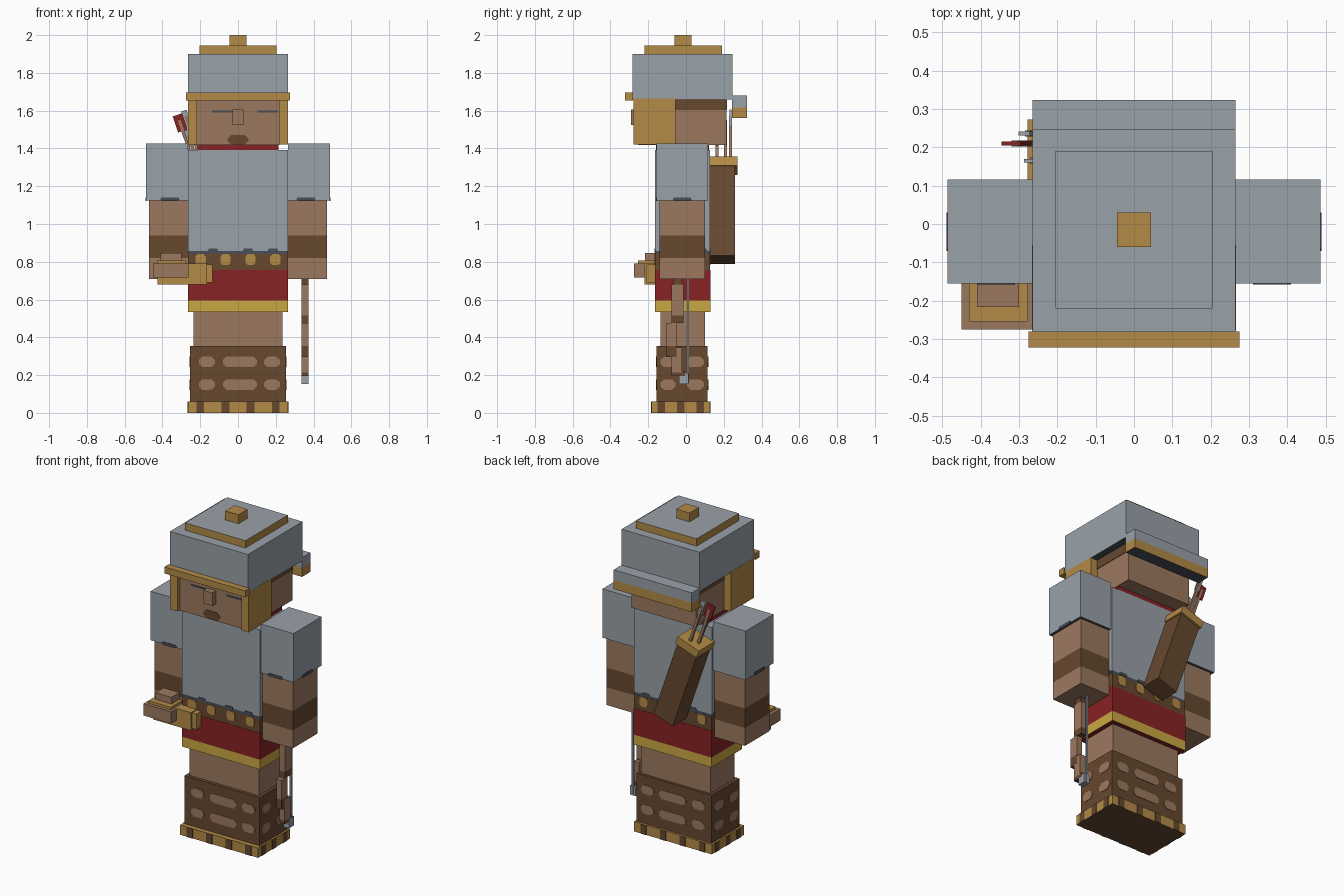
import bpy
import bmesh
import math
from mathutils import Matrix, Vector

old = bpy.data.objects.get("Cube")
if old:
    bpy.data.objects.remove(old, do_unlink=True)


def srgb(r, g, b):
    def lin(c):
        c /= 255
        return c / 12.92 if c < 0.04 else ((c + 0.055) / 1.055) ** 2.4
    return (lin(r), lin(g), lin(b), 1)


def material(name, color):
    m = bpy.data.materials.new(name)
    m.use_nodes = True
    m.diffuse_color = color
    m.node_tree.nodes["Principled BSDF"].inputs["Base Color"].default_value = color
    return m


GREY = material("iron grey", srgb(153, 161, 169))
DARK = material("dark iron", srgb(72, 78, 86))
SKIN = material("skin tan", srgb(156, 121, 96))
BROWN = material("leather brown", srgb(102, 72, 47))
GOLD = material("bronze gold", srgb(179, 138, 70))
YELLOW = material("trim yellow", srgb(201, 168, 66))
RED = material("cloth red", srgb(136, 34, 37))


def finish(name, bm, mats):
    bmesh.ops.recalc_face_normals(bm, faces=bm.faces)
    me = bpy.data.meshes.new(name)
    bm.to_mesh(me)
    bm.free()
    for m in mats:
        me.materials.append(m)
    ob = bpy.data.objects.new(name, me)
    bpy.context.collection.objects.link(ob)
    return ob


def box(name, mat, x, y, z, top=None, bottom=None, matrix=None):
    """Box from (min, max) ranges, with optional own colours above and below."""
    bm = bmesh.new()
    bmesh.ops.create_cube(bm, size=1)
    for v in bm.verts:
        v.co = Vector([(a + b) / 2 + c * (b - a) for (a, b), c in zip((x, y, z), v.co)])
    bmesh.ops.recalc_face_normals(bm, faces=bm.faces)
    bm.normal_update()
    for f in bm.faces:
        f.material_index = 1 if f.normal.z > 0.5 else 2 if f.normal.z < -0.5 else 0
    if matrix:
        bm.transform(matrix)
    return finish(name, bm, [mat, top or mat, bottom or mat])


def plate(name, mat, side, at, u, z, w, h, cut=0.0):
    """Thin plate with cut corners on a vertical wall: side is front, back, left or right."""
    a, b = w / 2, h / 2
    pts = [(a, b - cut), (a - cut, b), (cut - a, b), (-a, b - cut),
           (-a, cut - b), (cut - a, -b), (a - cut, -b), (a, cut - b)] if cut else \
          [(a, b), (-a, b), (-a, -b), (a, -b)]
    out = -1 if side in ("front", "right") else 1
    bm = bmesh.new()
    rings = []
    for d in (at - out * 0.002, at + out * 0.003):
        rings.append([bm.verts.new((u + p, d, z + q) if side in ("front", "back")
                                   else (d, u + p, z + q)) for p, q in pts])
    for r in rings:
        bm.faces.new(r)
    for i in range(len(pts)):
        j = (i + 1) % len(pts)
        bm.faces.new((rings[0][i], rings[0][j], rings[1][j], rings[1][i]))
    return finish(name, bm, [mat])


def walls(hx, y0, y1):
    """The four walls of a block as side, plane, start and end."""
    return (("front", y0, -hx, hx), ("back", y1, -hx, hx),
            ("left", hx, y0, y1), ("right", -hx, y0, y1))


def around(name, mat, hx, y0, y1, z, w, h, step, cut=0.0):
    """Evenly spaced plates on all four walls."""
    for side, at, a, b in walls(hx, y0, y1):
        n = max(1, round((b - a) / step))
        for i in range(n):
            plate(name + "_" + side, mat, side, at, a + (i + 0.5) * (b - a) / n, z, w, h, cut)


def sym(r):
    return (-r, r)


# Sole, boots and legs
box("sole", GOLD, sym(0.265), (-0.183, 0.128), (0, 0.06), bottom=BROWN)
around("sole_stripe", BROWN, 0.265, -0.183, 0.128, 0.03, 0.04, 0.06, 0.12)
box("boots", BROWN, sym(0.255), (-0.155, 0.115), (0.06, 0.355))
for side, at, a, b in walls(0.255, -0.155, 0.115):
    wide = side in ("front", "back")
    patches = ((-0.165, 0.085), (0.01, 0.18), (0.18, 0.085)) if wide \
        else ((-0.095, 0.08), (0.05, 0.09))
    for z in (0.27, 0.15):
        for u, w in patches:
            plate("boot_patch_" + side, SKIN, side, at, u, z, w, 0.055, 0.018)
box("legs", SKIN, sym(0.236), (-0.135, 0.1), (0.355, 0.56))

# Skirt and belt
box("skirt_trim", YELLOW, sym(0.265), (-0.165, 0.13), (0.535, 0.595), bottom=RED)
box("skirt", RED, sym(0.265), (-0.165, 0.13), (0.595, 0.757))
box("belt", BROWN, sym(0.264), (-0.163, 0.128), (0.757, 0.842))
around("belt_tab", GOLD, 0.264, -0.163, 0.128, 0.812, 0.055, 0.058, 0.12, 0.012)

# Torso with a ragged hem
box("torso", GREY, sym(0.265), (-0.163, 0.127), (0.858, 1.392))
box("torso_hem", DARK, sym(0.265), (-0.163, 0.127), (0.84, 0.858))
for side, at, a, b in walls(0.265, -0.163, 0.127):
    for t in (0.25, 0.6, 0.85):
        plate("hem_notch_" + side, DARK, side, at, a + t * (b - a), 0.859, 0.055, 0.02, 0.006)
box("collar", RED, sym(0.215), (-0.158, 0.122), (1.38, 1.421))

# Arms with sleeves and bands
for s, label in ((1, "left"), (-1, "right")):
    def span(a, b):
        return tuple(sorted((s * a, s * b)))
    box(label + "_sleeve", GREY, span(0.264, 0.486), (-0.155, 0.116), (1.125, 1.425), bottom=DARK)
    plate(label + "_sleeve_notch", DARK, "front", -0.155, s * 0.36, 1.13, 0.1, 0.018, 0.006)
    plate(label + "_sleeve_notch", DARK, label, s * 0.486, -0.02, 1.13, 0.1, 0.018, 0.006)
    for part, mat, z in (("hand", SKIN, (0.71, 0.82)), ("arm_band", BROWN, (0.82, 0.94)),
                         ("upper_arm", SKIN, (0.94, 1.126))):
        box(label + "_" + part, mat, span(0.258, 0.47), (-0.14, 0.1), z)

# Head and face
box("head", SKIN, sym(0.22), (-0.255, 0.215), (1.418, 1.67))
plate("mouth", BROWN, "front", -0.255, 0, 1.446, 0.112, 0.05, 0.02)
for u in (-0.083, 0.157):
    plate("eye_line", DARK, "front", -0.255, u, 1.595, 0.11, 0.01)
box("nose", SKIN, sym(0.03), (-0.292, -0.25), (1.525, 1.605))
for side, s in (("left", 1), ("right", -1)):
    plate("hair_" + side, BROWN, side, s * 0.22, 0.08, 1.63, 0.27, 0.055)
    box("cheek_guard_" + side, GOLD, tuple(sorted((s * 0.217, s * 0.266))),
        (-0.278, -0.055), (1.42, 1.665))
plate("hair_back", BROWN, "back", 0.215, 0, 1.63, 0.44, 0.055)

# Helmet
box("helmet", GREY, sym(0.265), (-0.282, 0.247), (1.66, 1.9), bottom=DARK)
box("helmet_brim", GOLD, sym(0.275), (-0.322, -0.28), (1.655, 1.695))
box("neck_guard", GREY, sym(0.265), (0.243, 0.323), (1.618, 1.68))
box("neck_guard_trim", GOLD, sym(0.265), (0.243, 0.323), (1.562, 1.618), bottom=DARK)
box("helmet_crown", GOLD, sym(0.205), (-0.22, 0.19), (1.9, 1.945), top=GREY)
box("helmet_knob", GOLD, sym(0.045), (-0.06, 0.03), (1.945, 2.0))

# Horn held by the right hand
box("horn_body", SKIN, (-0.45, -0.262), (-0.275, -0.135), (0.718, 0.79))
box("horn_plate", GOLD, (-0.43, -0.278), (-0.255, -0.135), (0.785, 0.806))
box("horn_top", SKIN, (-0.41, -0.3), (-0.217, -0.135), (0.8, 0.847))
box("horn_grip", GOLD, (-0.425, -0.165), (-0.22, -0.135), (0.68, 0.79))
box("horn_end", GOLD, (-0.168, -0.135), (-0.21, -0.15), (0.69, 0.785))

# Bow hanging from the left hand
for part, mat, y, z in (
        ("grip", BROWN, (-0.065, -0.02), (0.68, 0.72)),
        ("limb_upper", SKIN, (-0.077, -0.013), (0.515, 0.68)),
        ("limb_band", BROWN, (-0.077, -0.013), (0.475, 0.515)),
        ("limb_middle", SKIN, (-0.107, -0.05), (0.355, 0.475)),
        ("limb_wrap", BROWN, (-0.107, -0.05), (0.295, 0.355)),
        ("limb_lower", SKIN, (-0.078, -0.022), (0.215, 0.345)),
        ("limb_foot", BROWN, (-0.078, -0.005), (0.195, 0.22)),
        ("tip", GREY, (-0.038, 0.012), (0.153, 0.21))):
    box("bow_" + part, mat, (0.335, 0.372), y, z)
box("bow_string", GREY, (0.348, 0.358), (0.005, 0.016), (0.16, 0.72))

# Quiver and arrows, leaning over the right shoulder
lean = Matrix.Translation((-0.026, 0.19, 0.812)) @ Matrix.Rotation(math.radians(-19), 4, "Y")
box("quiver", BROWN, sym(0.069), sym(0.07), (0, 0.5), matrix=lean)
box("quiver_rim", GOLD, sym(0.077), (-0.075, 0.082), (0.5, 0.55), matrix=lean)
for x, y, end, mat in ((-0.03, 0.02, 0.82, RED), (0.01, 0.046, 0.83, GREY), (-0.01, -0.025, 0.73, GREY)):
    box("arrow_shaft", SKIN, (x - 0.008, x + 0.008), (y - 0.008, y + 0.008),
        (0.54, end - 0.03), matrix=lean)
    w = 0.026 if mat == RED else 0.015
    box("arrow_fletching", mat, (x - w, x + w), (y - 0.005, y + 0.005),
        (end - 0.09, end), matrix=lean)
